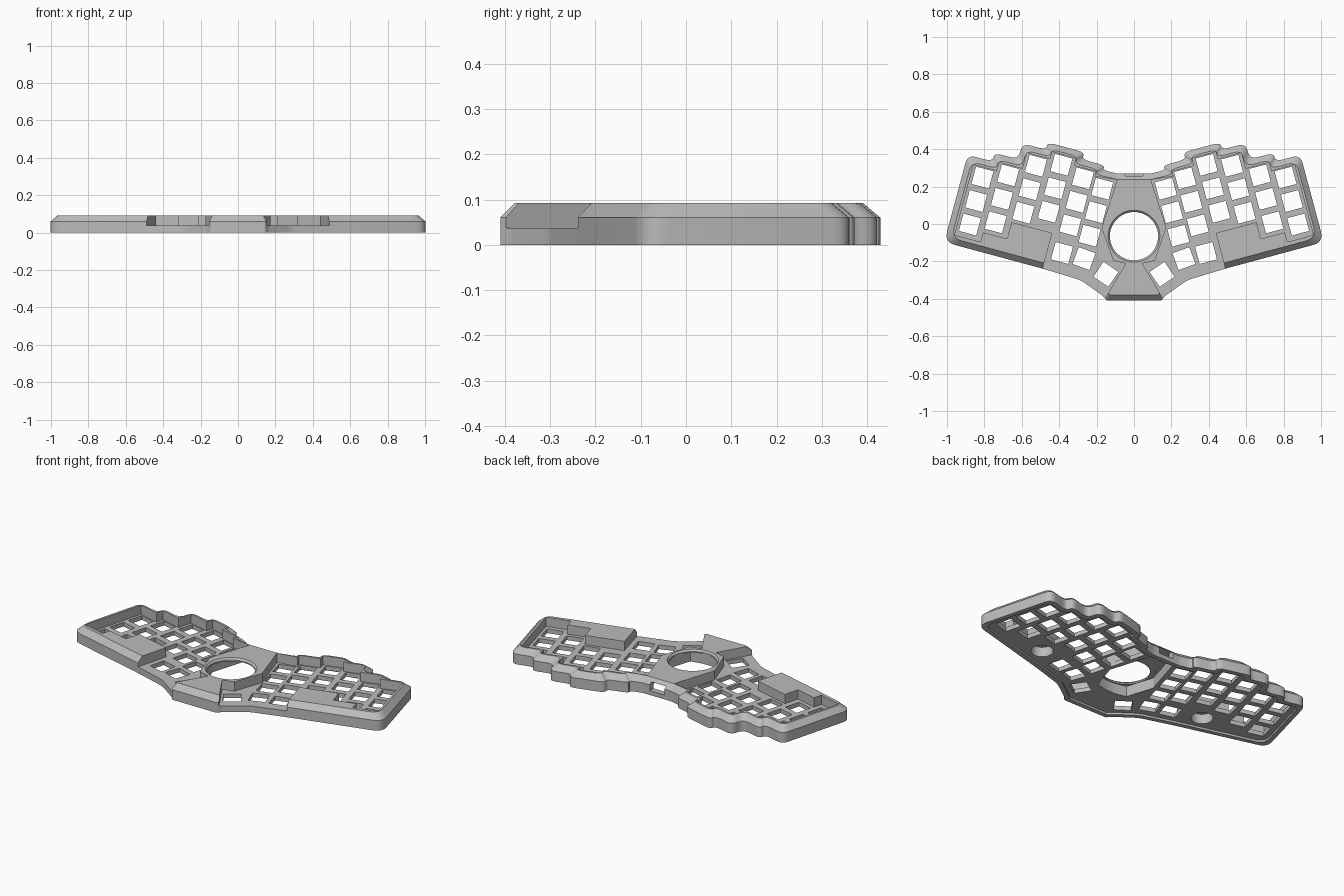
import bpy, bmesh, math
from mathutils import Vector, Matrix

if "Cube" in bpy.data.objects:
    bpy.data.objects.remove(bpy.data.objects["Cube"])

TILT = math.radians(15)
PITCH, HOLE = 0.13, 0.096
PLATE, SHOULDER, TOP, CHAMFER, WALL = 0.037, 0.06, 0.092, 0.031, 0.043

# Key columns from outside to inside: (position across, height of top key)
COLUMNS = [(0.847, 0.030), (0.717, 0.077), (0.587, 0.165),
           (0.457, 0.205), (0.327, 0.165), (0.213, 0.138)]
# Thumb keys: x, y, angle in degrees
THUMBS = [(0.385, -0.155, 15), (0.267, -0.185, 20), (0.150, -0.269, 34)]


def tilted(u, v):
    """Point of the tilted key field in model coordinates."""
    return (u * math.cos(TILT) - v * math.sin(TILT),
            u * math.sin(TILT) + v * math.cos(TILT))


def flip(points):
    return [(-p[0], *p[1:]) for p in reversed(points)]


def offset(points, d):
    """Move every edge of a clockwise outline inward by d; keeps radii."""
    out, n = [], len(points)
    for i, (x, y, r) in enumerate(points):
        p = Vector((x, y))
        a = (p - Vector(points[i - 1][:2])).normalized()
        b = (Vector(points[(i + 1) % n][:2]) - p).normalized()
        na, nb = Vector((a.y, -a.x)), Vector((b.y, -b.x))
        q = p + (na + nb) * d / (1 + na.dot(nb))
        out.append((q.x, q.y, r))
    return out


def rounded(points, steps=6):
    """Round each corner with a short curve."""
    out, n = [], len(points)
    for i, (x, y, r) in enumerate(points):
        p = Vector((x, y))
        a = Vector(points[i - 1][:2]) - p
        b = Vector(points[(i + 1) % n][:2]) - p
        s = p + a.normalized() * min(r, a.length * 0.45)
        e = p + b.normalized() * min(r, b.length * 0.45)
        for k in range(steps + 1):
            t = k / steps
            q = s * (1 - t) ** 2 + p * 2 * t * (1 - t) + e * t * t
            out.append((q.x, q.y))
    return out


def loft(bm, layers):
    """Solid through matching outlines: [(points, z), ...]."""
    rings = [[bm.verts.new((p[0], p[1], z)) for p in pts] for pts, z in layers]
    bm.faces.new(rings[0])
    bm.faces.new(rings[-1])
    for low, high in zip(rings, rings[1:]):
        for i in range(len(low)):
            bm.faces.new((low[i - 1], low[i], high[i], high[i - 1]))


def make(name, solids):
    bm = bmesh.new()
    for layers in solids:
        loft(bm, layers)
    bmesh.ops.recalc_face_normals(bm, faces=bm.faces)
    mesh = bpy.data.meshes.new(name)
    bm.to_mesh(mesh)
    bm.free()
    obj = bpy.data.objects.new(name, mesh)
    bpy.context.collection.objects.link(obj)
    return obj


def cut(body, solids):
    cutter = make("cutter", solids)
    cutter.hide_render = True
    mod = body.modifiers.new("cut", 'BOOLEAN')
    mod.operation, mod.solver, mod.object = 'DIFFERENCE', 'EXACT', cutter
    bpy.context.view_layer.objects.active = body
    bpy.ops.object.modifier_apply(modifier=mod.name)
    bpy.data.objects.remove(cutter)


def both(points, z0, z1):
    return [[(pts, z0), (pts, z1)] for pts in (points, flip(points))]


def square(x, y, angle):
    h = HOLE / 2
    rot = Matrix.Rotation(angle, 2)
    return [tuple(Vector((x, y)) + rot @ Vector(c))
            for c in ((-h, -h), (h, -h), (h, h), (-h, h))]


def circle(x, y, r, n=48):
    return [(x + r * math.cos(k * math.tau / n), y + r * math.sin(k * math.tau / n))
            for k in range(n)]


# Stepped back edge following the columns, from inside to outside
def back_steps(margin, spread, inner_u, outer_u):
    cols = COLUMNS[::-1]
    pts, u = [], inner_u
    for i, (cu, cv) in enumerate(cols):
        v = cv + HOLE / 2 + margin
        pts.append((u, v))
        if i + 1 < len(cols):
            rising = cols[i + 1][1] > cv
            u = (cu + cols[i + 1][0]) / 2 + (-spread if rising else spread)
        else:
            u = outer_u
        pts.append((u, v))
    return pts


# Outer outline, clockwise from the centre of the back
right = [(0.09, 0.27, 0.01)]
right += [(*tilted(u, v), 0.045) for u, v in back_steps(0.049, 0.036, 0.16, 0.955)[1:]]
right += [(*tilted(0.955, -0.356), 0.06), (*tilted(0.408, -0.357), 0.03),
          (0.285, -0.30, 0.03), (0.165, -0.385, 0.01), (0.145, -0.41, 0.005)]
outline = right + flip(right)
case = make("keyboard_case", [[(rounded(outline), 0), (rounded(outline), SHOULDER),
                               (rounded(offset(outline, CHAMFER)), TOP)]])

# Key wells, leaving the back wall, palm blocks and centre block standing
well = [(0.045, -0.212), (0.112, -0.195), (0.173, -0.02), (0.09, 0.236)]
well += [tilted(u, v) for u, v in back_steps(0.049 - WALL, 0, 0.15, 0.911)[1:]]
well += [tilted(u, v) for u, v in (
    (0.911, -0.305), (0.768, -0.305), (0.768, -0.252), (0.635, -0.252),
    (0.635, -0.16), (0.41, -0.16), (0.41, -0.5))]
well += [(0.20, -0.475)]
cut(case, both(well, PLATE, 0.2))

# Hollow underside inside a narrow rim
under = rounded(offset(outline, 0.027))
cut(case, [[(under, -0.05), (under, 0.012)]])

# Switch openings
holes = []
for u, v in COLUMNS:
    for row in range(3):
        holes += both(square(*tilted(u, v - row * PITCH), TILT), -0.05, PLATE + 0.001)
for x, y, deg in THUMBS:
    holes += both(square(x, y, math.radians(deg)), -0.05, PLATE + 0.001)
cut(case, holes)

# Hollow centre block, round opening and cable slot in the back wall
hollow = [(0.03, -0.198), (0.10, -0.183), (0.152, -0.02), (0.075, 0.235)]
hollow += flip(hollow)
cut(case, [[(hollow, -0.05), (hollow, 0.074)]])
cut(case, [[(circle(0, -0.065, 0.129), -0.05), (circle(0, -0.065, 0.129), 0.082),
            (circle(0, -0.065, 0.139), 0.0925), (circle(0, -0.065, 0.139), 0.2)]])
slot = [(-0.048, 0.20), (0.048, 0.20), (0.048, 0.32), (-0.048, 0.32)]
cut(case, [[(slot, 0.026), (slot, 0.073)]])

# Round sockets under the palm blocks
cut(case, both(circle(0.56, -0.10, 0.06, 32), -0.05, 0.07))

# Material
grey = bpy.data.materials.new("plain_grey")
grey.use_nodes = True
colour = (0.5, 0.5, 0.5, 1)
grey.diffuse_color = colour
grey.node_tree.nodes["Principled BSDF"].inputs["Base Color"].default_value = colour
case.data.materials.clear()
case.data.materials.append(grey)

# Smooth the rounded walls, keep edges crisp
bpy.ops.object.select_all(action='DESELECT')
case.select_set(True)
bpy.context.view_layer.objects.active = case
bpy.ops.object.shade_smooth_by_angle(angle=math.radians(25))
